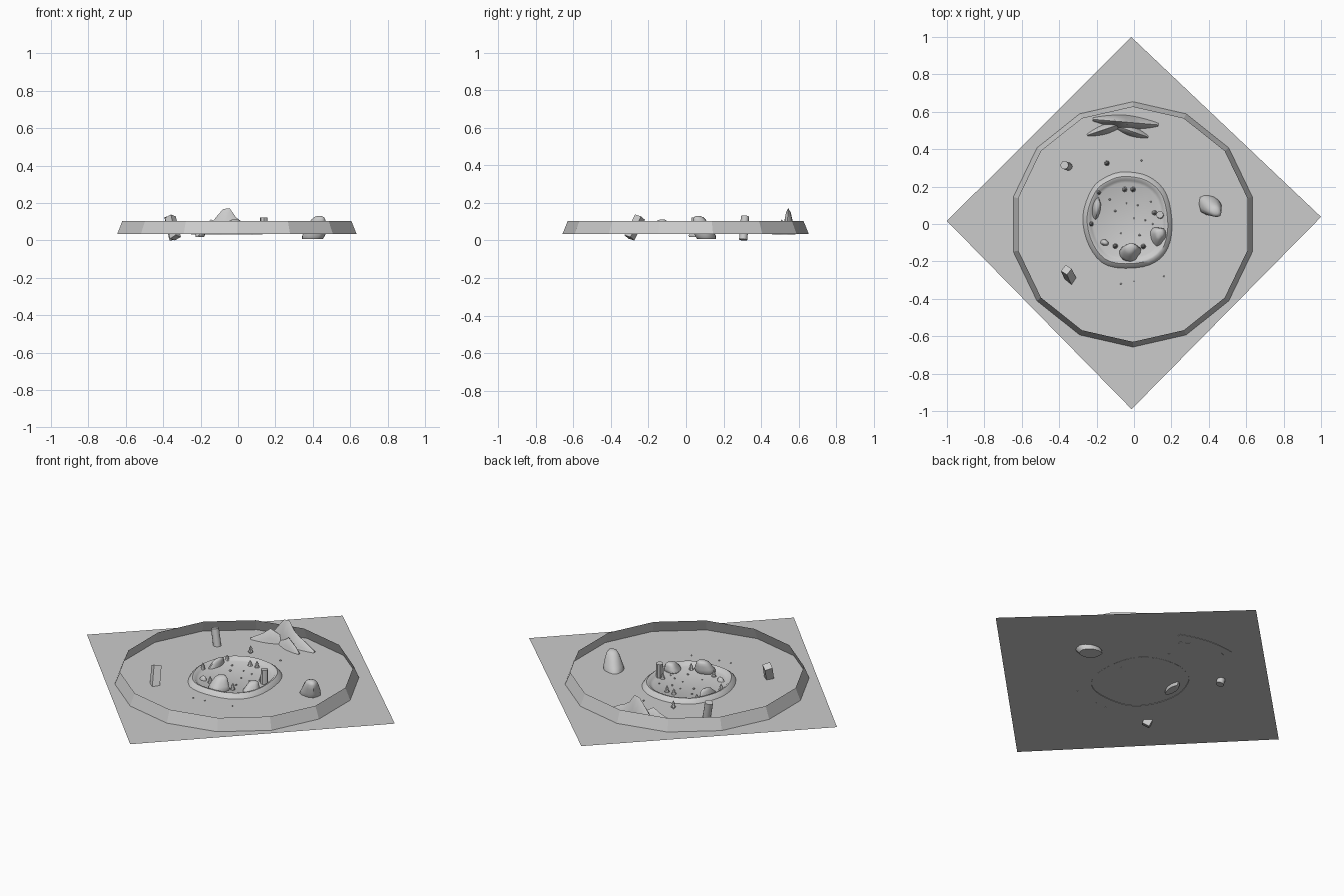
import bpy, bmesh, math, random
from mathutils import Vector, Matrix, noise

if "Cube" in bpy.data.objects:
    bpy.data.objects.remove(bpy.data.objects["Cube"])

random.seed(4)
GROUND = 0.035


def add_mesh(name, verts, faces, smooth=False):
    me = bpy.data.meshes.new(name)
    me.from_pydata([tuple(v) for v in verts], [], faces)
    bm = bmesh.new()
    bm.from_mesh(me)
    bmesh.ops.recalc_face_normals(bm, faces=bm.faces)
    bm.to_mesh(me)
    bm.free()
    ob = bpy.data.objects.new(name, me)
    bpy.context.collection.objects.link(ob)
    if smooth:
        bpy.context.view_layer.objects.active = ob
        bpy.ops.object.select_all(action='DESELECT')
        ob.select_set(True)
        bpy.ops.object.shade_smooth_by_angle(angle=math.radians(45))
    return ob


def loft(name, rings, caps=(True, True), smooth=False):
    """Skin a stack of equal-length closed rings."""
    n = len(rings[0])
    verts = [p for r in rings for p in r]
    faces = [(i * n + j, i * n + (j + 1) % n, (i + 1) * n + (j + 1) % n, (i + 1) * n + j)
             for i in range(len(rings) - 1) for j in range(n)]
    if caps[0]:
        faces.append(tuple(reversed(range(n))))
    if caps[1]:
        faces.append(tuple(range(len(verts) - n, len(verts))))
    return add_mesh(name, verts, faces, smooth)


def circle(cx, cy, z, rx, ry=None, n=12, rot=0.0, wob=0.0):
    ry = ry or rx
    out = []
    for k in range(n):
        a = 2 * math.pi * k / n
        x, y = rx * math.cos(a), ry * math.sin(a)
        f = 1 + wob * noise.noise(Vector((cx * 9 + math.cos(a), cy * 9 + math.sin(a), z * 4)))
        x, y = x * f, y * f
        out.append((cx + x * math.cos(rot) - y * math.sin(rot),
                    cy + x * math.sin(rot) + y * math.cos(rot), z))
    return out


def rock(name, base, top, rx, ry, rot=0.0, taper=0.5, n=14):
    """Leaning rounded stone from base centre to top centre."""
    b, t = Vector(base), Vector(top)
    rings = []
    for f, s in ((0, 0.9), (0.15, 1.0), (0.4, 0.88), (0.65, 0.72), (0.85, 0.58), (0.95, 0.42), (1, 0.2)):
        s = s * (1 - f * (0.5 - taper) * 0.6)
        p = b.lerp(t, f)
        rings.append(circle(p.x, p.y, p.z, rx * s, ry * s, n, rot, 0.25))
    return loft(name, rings, smooth=True)


def column(name, base, top, r, n, rot=0.0):
    """Leaning prism with square-cut ends."""
    b, t = Vector(base), Vector(top)
    q = Vector((0, 0, 1)).rotation_difference(t - b)
    ring = [Vector(p) for p in circle(0, 0, 0, r, n=n, rot=rot)]
    return loft(name, [[b + q @ p for p in ring], [t + q @ p for p in ring]], smooth=n > 6)


def ridge(name, start, end, width, heights):
    """Thin mountain range: cross-sections along a line, peaks from heights."""
    s, e = Vector((*start, 0)), Vector((*end, 0))
    d = (e - s).normalized()
    side = Vector((-d.y, d.x, 0))
    n = len(heights)
    rings = []
    for i, h in enumerate(heights):
        p = s.lerp(e, i / (n - 1))
        w = width * (0.3 + 0.7 * math.sin(math.pi * i / (n - 1)))
        prof = ((-1, 0), (-0.7, 0.35), (-0.3, 0.85), (0, 1), (0.3, 0.85), (0.7, 0.35), (1, 0))
        rings.append([p + side * (u * w / 2) + Vector((0, 0, GROUND - 0.003 + v * (h - GROUND)))
                      for u, v in prof])
    return loft(name, rings, smooth=True)


# ground sheet: a square turned on its corner
add_mesh("ground_sheet", [(-0.015, 1, GROUND), (-1, 0.016, GROUND),
                          (-0.013, -0.99, GROUND), (1, 0.038, GROUND)], [(0, 1, 2, 3)])

# enclosing open wall, 14 sides, leaning inward
loft("ring_wall", [circle(-0.006, -0.002, z, r, n=14, rot=math.pi / 2)
                   for z, r in ((GROUND, 0.656), (0.104, 0.628))], caps=(False, False))

# crater rim swept along a lumpy outline
outline = [(-.05, .28), (.08, .255), (.175, .16), (.205, -.02), (.165, -.16), (.05, -.23),
           (-.14, -.225), (-.24, -.12), (-.275, .04), (-.225, .19), (-.145, .255)]
pts = []
m = len(outline)
for i in range(m):
    p0, p1, p2, p3 = (Vector(outline[(i + k) % m]) for k in (-1, 0, 1, 2))
    for k in range(4):
        t = k / 4
        pts.append(0.5 * (2 * p1 + (p2 - p0) * t + (2 * p0 - 5 * p1 + 4 * p2 - p3) * t * t
                          + (3 * p1 - p0 - 3 * p2 + p3) * t ** 3))
c = Vector((-0.035, 0.02))
rings = []
for s, z in ((1.0, 0.033), (0.96, 0.047), (0.9, 0.058), (0.86, 0.056), (0.82, 0.046), (0.77, 0.04)):
    rings.append([(*(c + (p - c) * s), z) for p in pts])
loft("crater_rim", rings, caps=(False, True), smooth=True)

# mountain ridges at the back
ridge("back_ridge_tall", (-0.22, 0.56), (0.13, 0.53), 0.075,
      (0.045, 0.07, 0.085, 0.13, 0.17, 0.175, 0.125, 0.10, 0.085, 0.065, 0.045))
ridge("back_ridge_left", (-0.25, 0.475), (-0.04, 0.545), 0.055,
      (0.045, 0.065, 0.085, 0.115, 0.095, 0.07, 0.045))
ridge("back_ridge_right", (-0.11, 0.53), (0.075, 0.465), 0.055,
      (0.045, 0.06, 0.075, 0.1, 0.085, 0.07, 0.045))

# large stone on the right, standing columns on the left
rock("right_stone", (0.398, 0.108, 0.008), (0.435, 0.065, 0.13), 0.066, 0.054, -0.7, 0.55)
column("round_column", (-0.345, 0.305, 0.004), (-0.372, 0.315, 0.128), 0.022, 12)
column("square_column", (-0.335, -0.302, 0.014), (-0.362, -0.245, 0.124), 0.03, 4, 0.15)

# stones inside the crater
rock("crater_stone_front", (-0.02, -0.155, 0.035), (-0.015, -0.125, 0.112), 0.055, 0.05, 0.3)
rock("crater_stone_right", (0.13, -0.065, 0.035), (0.135, -0.05, 0.09), 0.045, 0.05)
rock("crater_stone_left", (-0.205, 0.075, 0.018), (-0.195, 0.1, 0.08), 0.024, 0.065, -0.15)
rock("crater_stone_small", (-0.16, -0.1, 0.035), (-0.155, -0.1, 0.06), 0.024, 0.017)
column("crater_stump", (0.14, 0.047, 0.035), (0.138, 0.05, 0.122), 0.02, 8)

# little conifers: trunk and two stacked cones
for i, (x, y) in enumerate([(-.145, .325), (-.005, .185), (-.23, 0), (.05, -.12), (-.1, -.118),
                            (-.05, .185), (-.19, .17), (.11, .06)]):
    h = 0.038 if i > 4 else 0.046
    loft(f"conifer_{i + 1}", [circle(x, y, GROUND + f * h, r, n=7) for f, r in
         ((0, .005), (.2, .005), (.2, .014), (.6, .006), (.6, .01), (1, .001))])

# scattered pebbles on the crater floor and just outside
spots = [(-.07, -.05), (-.04, .11), (.02, .1), (.09, .12), (0, .03), (.06, .02), (-.1, .07),
         (-.13, .13), (.03, -.06), (.1, .0), (.04, .34), (-.07, -.32), (.0, -.31), (.16, -.28)]
for i, (x, y) in enumerate(spots):
    r = random.uniform(0.004, 0.007)
    z = 0.04 if i < 10 else GROUND
    loft(f"pebble_{i + 1}", [circle(x, y, z + a * r, r * b, n=6) for a, b in
                             ((-.3, .8), (.4, 1), (1, .5))])
